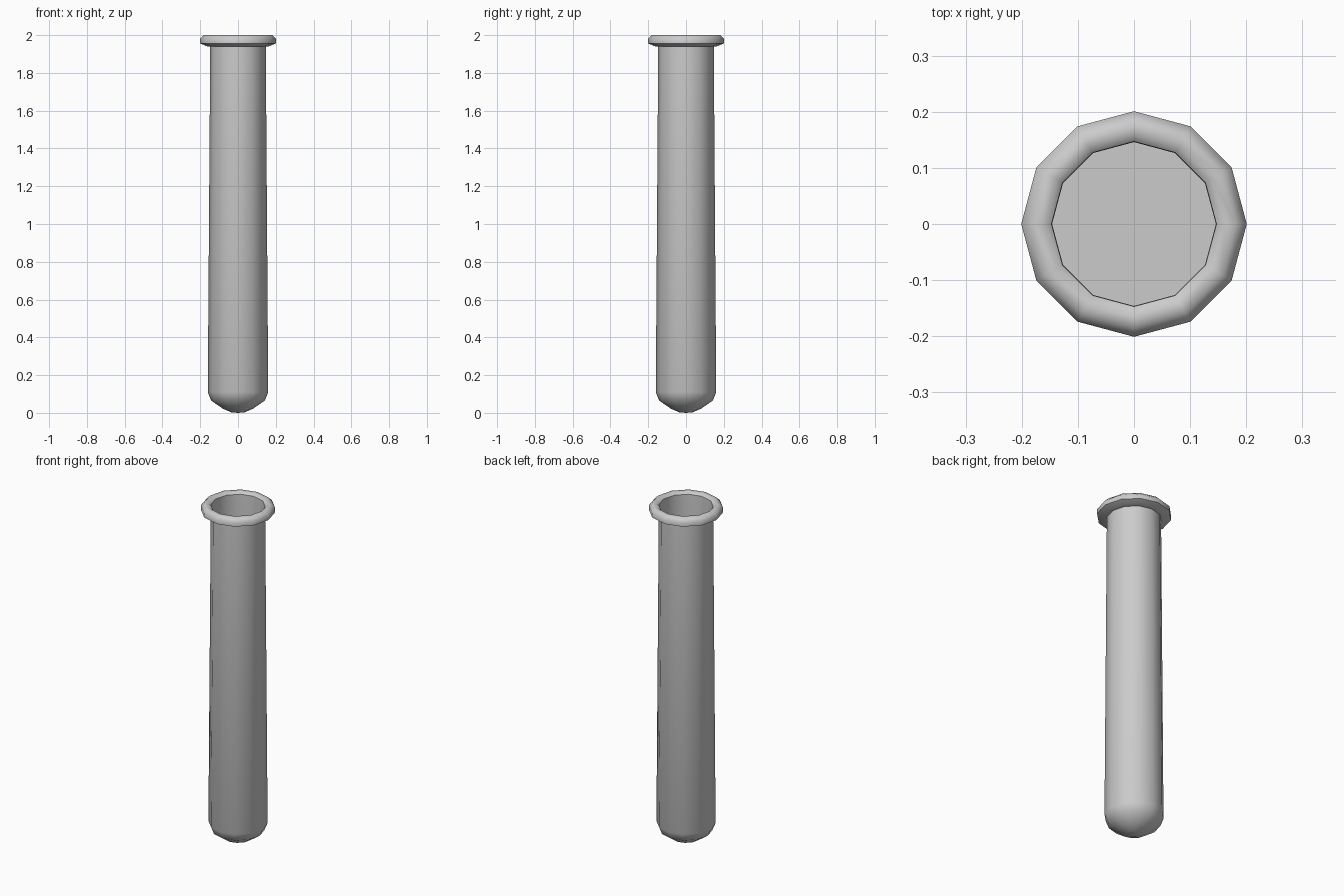
import bpy, bmesh, math

cube = bpy.data.objects.get("Cube")
if cube:
    bpy.data.objects.remove(cube, do_unlink=True)

SIDES = 12

grey = bpy.data.materials.new("light_grey")
grey.use_nodes = True
colour = (0.6, 0.6, 0.6, 1)
grey.diffuse_color = colour
grey.node_tree.nodes["Principled BSDF"].inputs["Base Color"].default_value = colour


def lathe(name, profile, sharp):
    """Spin (radius, height) points around z; zero radius closes with a fan."""
    bm = bmesh.new()
    rings = []
    for r, z in profile:
        if r == 0:
            rings.append([bm.verts.new((0, 0, z))] * SIDES)
        else:
            rings.append([bm.verts.new((r * math.cos(math.tau * i / SIDES),
                                        r * math.sin(math.tau * i / SIDES), z))
                          for i in range(SIDES)])
    for low, high in zip(rings, rings[1:]):
        for i in range(SIDES):
            j = (i + 1) % SIDES
            corners = list(dict.fromkeys((low[i], low[j], high[j], high[i])))
            bm.faces.new(corners)
    mesh = bpy.data.meshes.new(name)
    bm.to_mesh(mesh)
    bm.free()
    mesh.materials.append(grey)
    obj = bpy.data.objects.new(name, mesh)
    bpy.context.collection.objects.link(obj)
    bpy.ops.object.select_all(action="DESELECT")
    obj.select_set(True)
    bpy.context.view_layer.objects.active = obj
    bpy.ops.object.shade_smooth_by_angle(angle=math.radians(sharp))
    return obj


# Outer wall with rounded foot, widening slightly towards the bottom
lathe("tube_wall", [(0, 0), (0.035, 0.003), (0.08, 0.022), (0.142, 0.065),
                    (0.16, 0.11), (0.147, 1.94)], 50)

# Rolled lip around the mouth
lathe("rim", [(0.147, 1.94), (0.165, 1.941), (0.2, 1.956), (0.201, 1.982),
              (0.182, 2.0), (0.16, 2.0), (0.147, 1.988)], 60)

# Hollow inside: flat floor and wall, facing inwards
lathe("inner_wall", [(0.147, 1.988), (0.146, 1.94), (0.156, 0.11), (0, 0.11)], 50)
